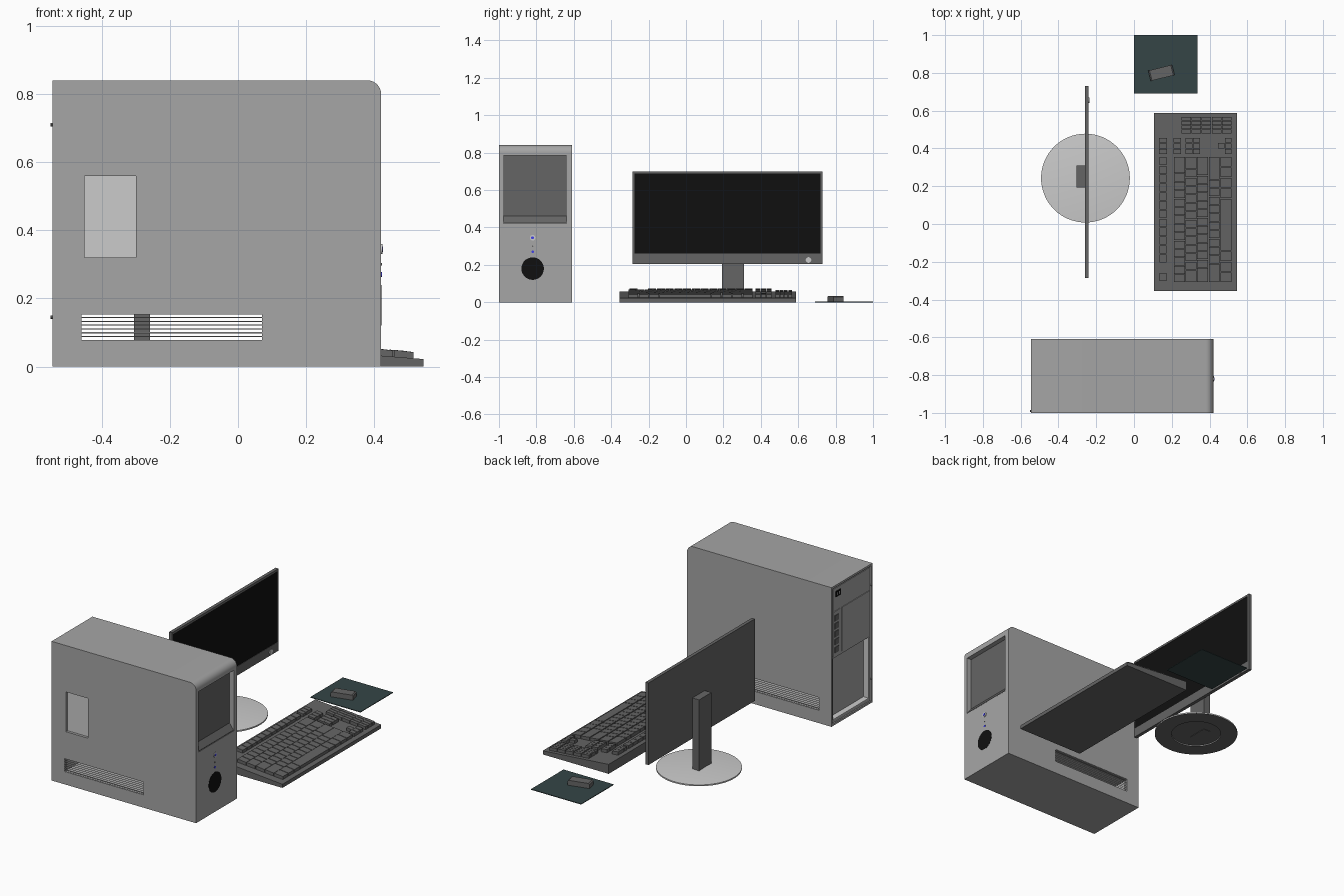
import bpy, bmesh
from math import radians, sin, cos, pi
from mathutils import Matrix, Vector

if "Cube" in bpy.data.objects:
    bpy.data.objects.remove(bpy.data.objects["Cube"])


def material(name, r, g, b):
    m = bpy.data.materials.new(name)
    m.diffuse_color = (r, g, b, 1)
    m.use_nodes = True
    m.node_tree.nodes["Principled BSDF"].inputs["Base Color"].default_value = m.diffuse_color
    return m


CASE = material("case_grey", 0.38, 0.38, 0.38)
DARK = material("dark_grey", 0.13, 0.13, 0.13)
BLACK = material("black", 0.005, 0.005, 0.005)
LIGHT = material("light_grey", 0.75, 0.75, 0.75)
BLUE = material("blue", 0.05, 0.05, 0.8)
TEAL = material("teal", 0.035, 0.06, 0.062)


def finish(name, bm, mat, smooth=False):
    bmesh.ops.recalc_face_normals(bm, faces=bm.faces[:])
    me = bpy.data.meshes.new(name)
    bm.to_mesh(me)
    bm.free()
    ob = bpy.data.objects.new(name, me)
    bpy.context.collection.objects.link(ob)
    if mat:
        me.materials.append(mat)
    if smooth:
        smooth_by_angle(ob)
    return ob


def select_only(ob):
    bpy.ops.object.select_all(action='DESELECT')
    ob.select_set(True)
    bpy.context.view_layer.objects.active = ob


def smooth_by_angle(ob):
    select_only(ob)
    bpy.ops.object.shade_smooth_by_angle(angle=radians(30))


def add_prism(bm, profile, y0, y1):
    """Extrude an x-z profile along y."""
    a = [bm.verts.new((x, y0, z)) for x, z in profile]
    b = [bm.verts.new((x, y1, z)) for x, z in profile]
    bm.faces.new(a)
    bm.faces.new(b[::-1])
    n = len(a)
    for i in range(n):
        j = (i + 1) % n
        bm.faces.new((a[i], b[i], b[j], a[j]))


def prism(name, profile, y0, y1, mat, smooth=False):
    bm = bmesh.new()
    add_prism(bm, profile, y0, y1)
    return finish(name, bm, mat, smooth)


def box(name, x0, x1, y0, y1, z0, z1, mat=None):
    return prism(name, [(x0, z0), (x1, z0), (x1, z1), (x0, z1)], y0, y1, mat)


def disc(name, x0, x1, y, z, r, mat, segs=32):
    bm = bmesh.new()
    m = Matrix.Translation(((x0 + x1) / 2, y, z)) @ Matrix.Rotation(pi / 2, 4, 'Y')
    bmesh.ops.create_cone(bm, cap_ends=True, segments=segs, radius1=r, radius2=r,
                          depth=x1 - x0, matrix=m)
    return finish(name, bm, mat, True)


def cut(ob, *cutters):
    for c in cutters:
        c.hide_render = True
        mod = ob.modifiers.new("cut", 'BOOLEAN')
        mod.operation = 'DIFFERENCE'
        mod.solver = 'EXACT'
        mod.object = c
        select_only(ob)
        bpy.ops.object.modifier_apply(modifier=mod.name)
        bpy.data.objects.remove(c)


# Tower case with rounded top front edge
R = 0.04
arc = [(0.42 - R + R * cos(a), 0.84 - R + R * sin(a))
       for a in (pi / 2 * i / 8 for i in range(9))]
tower = prism("tower_case", [(-0.545, 0), (0.42, 0)] + arc + [(-0.545, 0.84)], -1, -0.61, CASE)
cut(tower,
    prism("bay_cutter", [(0.39, 0.785), (0.39, 0.46), (0.43, 0.407), (0.43, 0.785)],
          -0.975, -0.64, None),
    box("handle_cutter", -0.45, -0.30, -1.02, -0.982, 0.32, 0.56),
    box("grille_cutter", -0.46, 0.07, -1.05, -0.56, 0.077, 0.155),
    box("back_cutter", -0.56, -0.537, -0.99, -0.62, 0.012, 0.828),
    box("slot_cutter", -0.56, -0.505, -0.975, -0.635, 0.03, 0.40))
smooth_by_angle(tower)

# Tower front: drive bay, intake, button and lights
prism("drive_bay", [(0.38, 0.784), (0.392, 0.784), (0.392, 0.461), (0.419, 0.425),
                    (0.419, 0.415), (0.38, 0.45)], -0.974, -0.641, DARK)
disc("front_intake", 0.41, 0.421, -0.82, 0.18, 0.06, BLACK, 48)
disc("power_button", 0.41, 0.424, -0.82, 0.345, 0.015, LIGHT)
disc("power_button_light", 0.415, 0.425, -0.82, 0.345, 0.008, BLUE, 16)
disc("status_light_upper", 0.415, 0.422, -0.82, 0.30, 0.004, DARK, 16)
disc("status_light_lower", 0.415, 0.422, -0.82, 0.27, 0.007, BLUE, 16)

# Side handle recess floor
box("handle_plate", -0.45, -0.30, -0.984, -0.98, 0.32, 0.56, LIGHT)


# Perforated side grilles with staggered holes
def grille(name, y):
    bm = bmesh.new()
    xa, xb, za, zb, rows, cols = -0.46, 0.07, 0.077, 0.155, 7, 46
    px, pz = (xb - xa) / cols, (zb - za) / rows
    for j in range(rows):
        z = za + j * pz
        shift = px / 2 if j % 2 else 0
        for i in range(cols + (j % 2)):
            x0 = max(xa, xa + i * px - shift)
            x1 = min(xb, xa + (i + 1) * px - shift)
            bm.faces.new([bm.verts.new(p) for p in
                          ((x0, y, z), (x1, y, z), (x1, y, z + pz), (x0, y, z + pz))])
    cells = bm.faces[:]
    bmesh.ops.inset_individual(bm, faces=cells, thickness=0.0022)
    bmesh.ops.delete(bm, geom=cells, context='FACES')
    ob = finish(name, bm, CASE)
    ob.modifiers.new("thickness", 'SOLIDIFY').thickness = 0.003
    ob.modifiers["thickness"].offset = 0


grille("side_grille_outer", -0.997)
grille("side_grille_inner", -0.613)

# Tower back: power supply, port plate, panels, light slot lining
box("power_supply", -0.541, -0.53, -0.982, -0.628, 0.69, 0.82, CASE)
box("power_socket", -0.544, -0.53, -0.70, -0.655, 0.765, 0.80, BLACK)
for i in range(2):
    box(f"socket_pin_{i}", -0.545, -0.53, -0.69 + i * 0.018, -0.684 + i * 0.018,
        0.775, 0.79, LIGHT)
box("rear_fan_panel", -0.541, -0.53, -0.982, -0.715, 0.415, 0.68, CASE)
box("port_plate", -0.541, -0.53, -0.70, -0.628, 0.415, 0.68, CASE)
for i in range(5):
    box(f"rear_port_{i}", -0.544, -0.53, -0.682, -0.646, 0.43 + i * 0.048, 0.465 + i * 0.048, DARK)
box("slot_side", -0.54, -0.505, -0.976, -0.971, 0.03, 0.40, LIGHT)
box("slot_bottom", -0.54, -0.505, -0.971, -0.635, 0.029, 0.034, LIGHT)
for i, z in enumerate((0.71, 0.145)):
    disc(f"thumb_screw_{i}", -0.55, -0.54, -0.99, z, 0.005, DARK, 12)

# Monitor
frame = box("monitor_frame", -0.26, -0.24, -0.285, 0.73, 0.205, 0.70, DARK)
cut(frame, box("screen_cutter", -0.243, -0.22, -0.275, 0.72, 0.26, 0.688))
box("screen", -0.246, -0.242, -0.275, 0.72, 0.26, 0.688, BLACK)
disc("monitor_button", -0.245, -0.236, 0.655, 0.226, 0.015, LIGHT)
box("monitor_neck", -0.305, -0.259, 0.193, 0.31, 0.003, 0.45, DARK)

# Round monitor foot: shallow cone with recessed underside
bm = bmesh.new()
c = Vector((-0.257, 0.243, 0))
pts = [(0, 0.028), (0.235, 0.008), (0.235, 0), (0.14, 0), (0.14, 0.005), (0, 0.005)]
vs = [bm.verts.new(c + Vector((r, 0, z))) for r, z in pts]
es = [bm.edges.new(p) for p in zip(vs, vs[1:])]
bmesh.ops.spin(bm, geom=vs + es, cent=c, axis=(0, 0, 1), angle=2 * pi, steps=64)
bmesh.ops.remove_doubles(bm, verts=bm.verts[:], dist=1e-5)
foot = finish("monitor_foot", bm, LIGHT, True)
foot.data.materials.append(DARK)
for p in foot.data.polygons:
    if p.normal.z < -0.5:
        p.material_index = 1


# Keyboard: sloped slab and key blocks
def slab_z(x):
    return 0.022 + 0.08 * (0.545 - x)


prism("keyboard_body", [(0.105, 0), (0.545, 0), (0.545, slab_z(0.545)), (0.105, slab_z(0.105))],
      -0.355, 0.588, DARK)
keys = bmesh.new()


def key_block(x0, x1, y0, y1, rows, gap=0.002):
    pitch = (x1 - x0) / len(rows)
    for r, widths in enumerate(rows):
        a, b = x0 + r * pitch + gap, x0 + (r + 1) * pitch - gap
        unit, y = (y1 - y0) / sum(widths), y0
        prof = [(a, slab_z(a) - 0.002), (b, slab_z(b) - 0.002),
                (b, slab_z(b) + 0.018), (a, slab_z(a) + 0.02)]
        for w in widths:
            add_prism(keys, prof, y + gap, y + w * unit - gap)
            y += w * unit


key_block(0.21, 0.517, -0.31, 0.357, [
    [1] * 13 + [2],
    [1.5] + [1] * 12 + [1.5],
    [1.75] + [1] * 11 + [2.25],
    [2.25] + [1] * 10 + [2.75],
    [1.25] * 3 + [6.25] + [1.25] * 4])
key_block(0.132, 0.175, -0.305, -0.257, [[1]])
key_block(0.132, 0.175, -0.205, 0.357, [[1] * 12])
for xa, xb, n in ((0.132, 0.175, 1), (0.207, 0.25, 1), (0.27, 0.352, 2)):
    key_block(xa, xb, 0.37, 0.458, [[1] * 3] * n, 0.0015)
key_block(0.443, 0.48, 0.399, 0.429, [[1]], 0.0015)
key_block(0.48, 0.517, 0.37, 0.458, [[1] * 3], 0.0015)
key_block(0.25, 0.517, 0.478, 0.568, [[1] * 4] * 5, 0.0015)
finish("keyboard_keys", keys, DARK)

# Mouse pad and mouse
box("mouse_pad", 0, 0.335, 0.69, 1.0, 0, 0.004, TEAL)
mouse = prism("mouse", [(-0.065, 0), (0.065, 0), (0.065, 0.024), (0.058, 0.03),
                        (-0.058, 0.03), (-0.065, 0.024)], -0.028, 0.028, DARK)
mouse.location = (0.145, 0.80, 0.004)
mouse.rotation_euler.z = radians(14)
